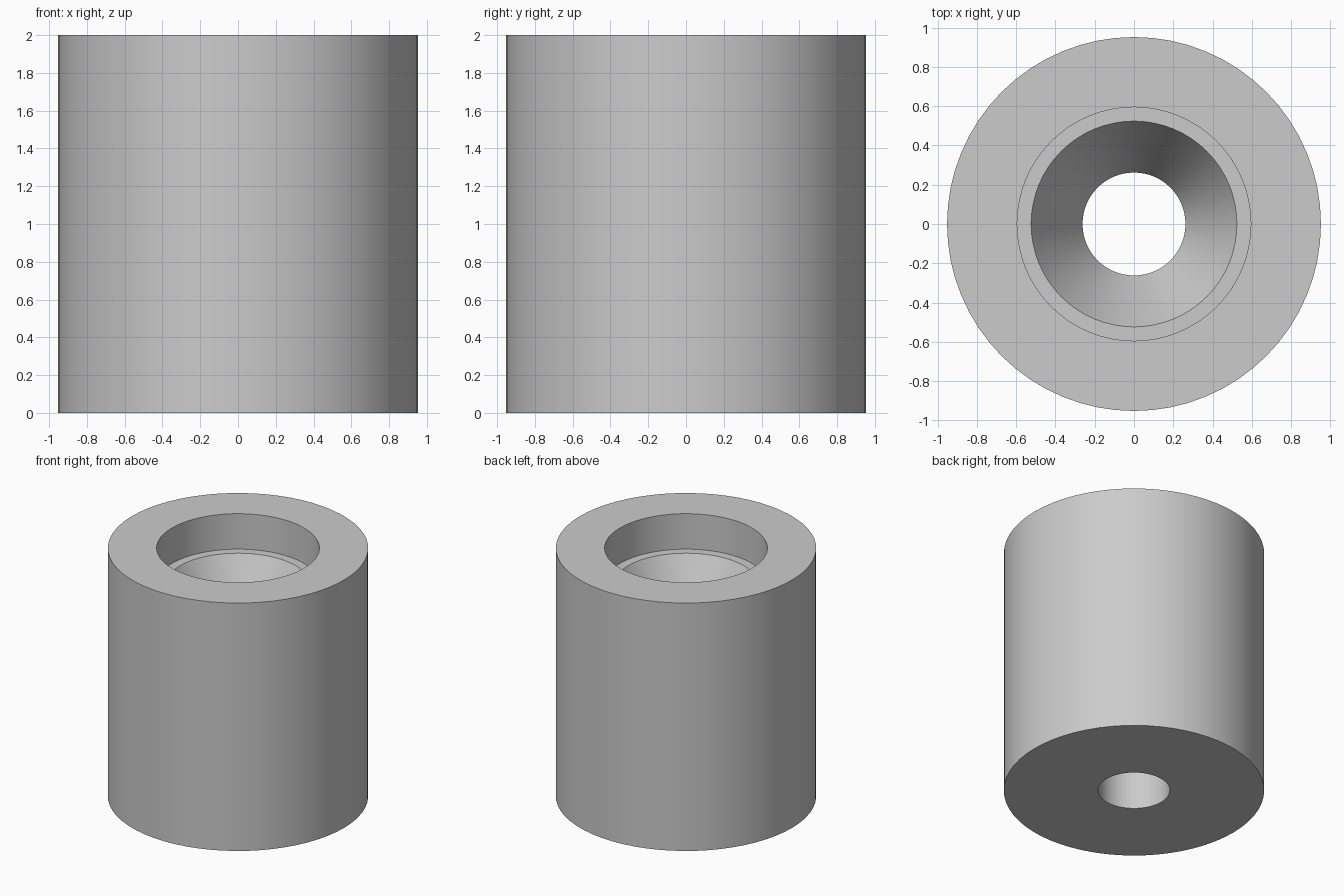
import bpy
import bmesh
import math

cube = bpy.data.objects.get("Cube")
if cube:
    bpy.data.objects.remove(cube, do_unlink=True)

SEGMENTS = 64
HEIGHT = 2.0
OUTER_R, RECESS_R, CONE_R, BORE_R = 0.952, 0.595, 0.524, 0.262
LEDGE_Z = HEIGHT - 0.286      # floor of the counterbore
CONE_END_Z = LEDGE_Z - 0.476  # where the countersink meets the bore

# Closed half section of the bushing: radius, height
profile = [
    (BORE_R, 0), (OUTER_R, 0), (OUTER_R, HEIGHT), (RECESS_R, HEIGHT),
    (RECESS_R, LEDGE_Z), (CONE_R, LEDGE_Z), (BORE_R, CONE_END_Z),
]

# Plain grey finish
grey = bpy.data.materials.new("light_grey")
grey.use_nodes = True
colour = (0.6, 0.6, 0.6, 1)
grey.diffuse_color = colour
grey.node_tree.nodes["Principled BSDF"].inputs["Base Color"].default_value = colour

# Turn the section around the vertical axis
bm = bmesh.new()
verts = [bm.verts.new((r, 0, z)) for r, z in profile]
edges = [bm.edges.new((v, verts[(i + 1) % len(verts)])) for i, v in enumerate(verts)]
bmesh.ops.spin(bm, geom=verts + edges, cent=(0, 0, 0), axis=(0, 0, 1),
               angle=math.tau, steps=SEGMENTS)
bmesh.ops.remove_doubles(bm, verts=bm.verts[:], dist=0.0001)
bmesh.ops.recalc_face_normals(bm, faces=bm.faces[:])

mesh = bpy.data.meshes.new("bushing_body")
bm.to_mesh(mesh)
bm.free()
mesh.materials.append(grey)
body = bpy.data.objects.new("bushing_body", mesh)
bpy.context.collection.objects.link(body)

# Smooth walls, sharp rims
bpy.ops.object.select_all(action="DESELECT")
body.select_set(True)
bpy.context.view_layer.objects.active = body
bpy.ops.object.shade_smooth_by_angle(angle=math.radians(25))
